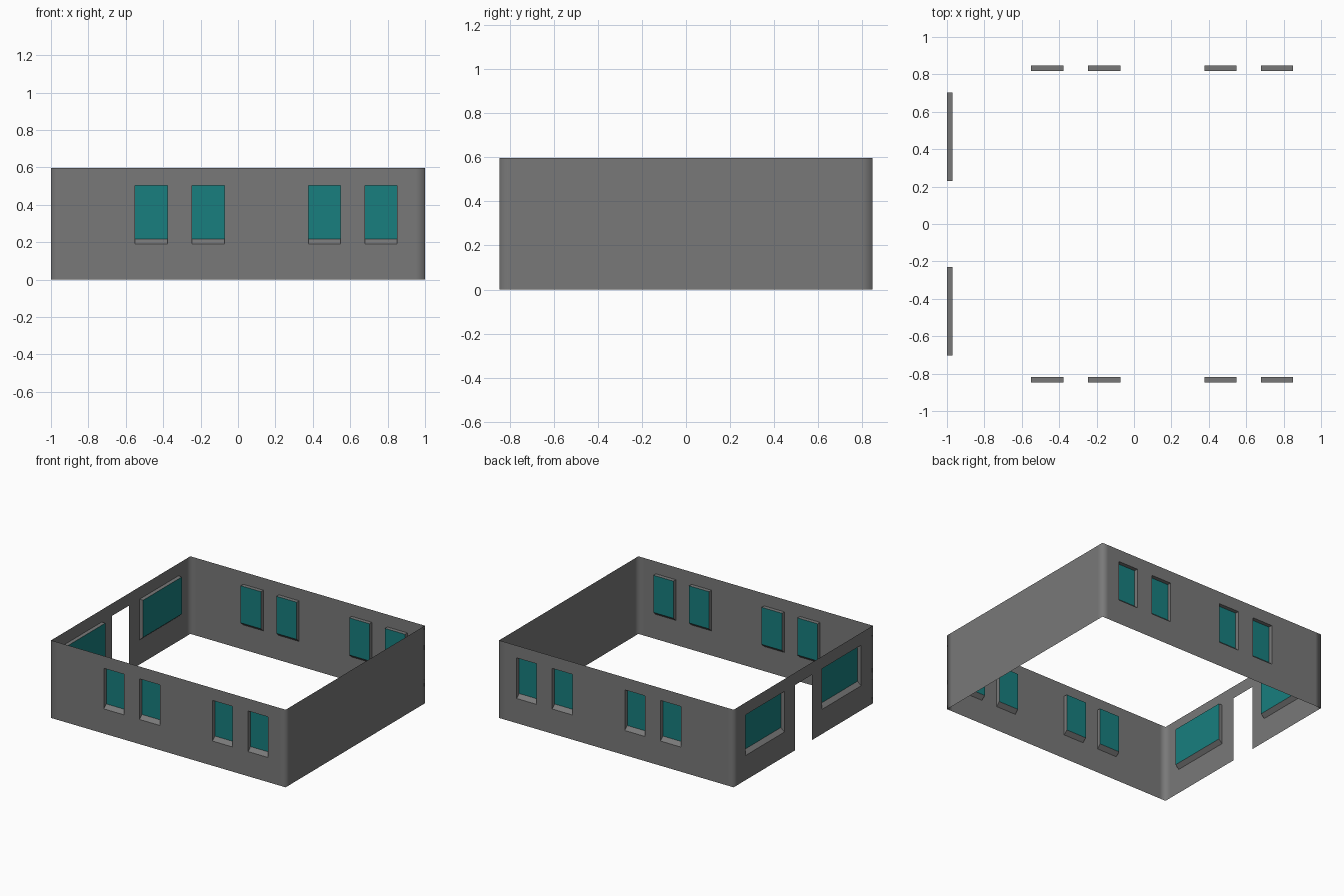
import bpy, bmesh
from mathutils import Vector

if "Cube" in bpy.data.objects:
    bpy.data.objects.remove(bpy.data.objects["Cube"])

X, Y, H = 1.0, 0.848, 0.598       # half length, half width, wall height
DEPTH, BAND = 0.03, 0.05          # reveal depth, soft corner strip
SILL, HEAD = 0.19, 0.503          # opening bottom and top
SLOPE = 0.027                     # rise of the sloping sill


def material(name, rgb):
    mat = bpy.data.materials.new(name)
    mat.diffuse_color = (*rgb, 1)
    mat.use_nodes = True
    mat.node_tree.nodes["Principled BSDF"].inputs["Base Color"].default_value = mat.diffuse_color
    return mat


wall_mat = material("dark_grey_wall", (0.19, 0.19, 0.19))
glass_mat = material("teal_glass", (0.009, 0.21, 0.21))

LONG = [(-0.55, -0.377), (-0.245, -0.072), (0.376, 0.547), (0.68, 0.85)]
SIDE = [(-0.703, -0.23), (0.23, 0.703)]
DOOR = (-0.105, 0.1)

# Side name: (coordinate -> outer wall point, inward direction, extent, windows, doors)
SIDES = {
    "front": (lambda u: Vector((u, -Y, 0)), Vector((0, 1, 0)), X, LONG, []),
    "back": (lambda u: Vector((u, Y, 0)), Vector((0, -1, 0)), X, LONG, []),
    "left": (lambda u: Vector((-X, u, 0)), Vector((1, 0, 0)), Y, SIDE, [DOOR]),
    "right": (lambda u: Vector((X, u, 0)), Vector((-1, 0, 0)), Y, [], []),
}


def face(bm, pts, facing):
    """Add a polygon whose normal points along the facing direction."""
    f = bm.faces.new([bm.verts.new(p) for p in pts])
    f.normal_update()
    if f.normal.dot(facing) < 0:
        f.normal_flip()
    return f


def finish(bm, name, mat, smooth=False):
    bmesh.ops.remove_doubles(bm, verts=bm.verts, dist=1e-5)
    for f in bm.faces:
        f.smooth = smooth
    me = bpy.data.meshes.new(name)
    bm.to_mesh(me)
    bm.free()
    me.materials.append(mat)
    ob = bpy.data.objects.new(name, me)
    bpy.context.collection.objects.link(ob)
    return ob


def up(z):
    return Vector((0, 0, z))


# Wall shell: thin sheets with openings, joined at softly shaded corners
shell = bmesh.new()
levels = [0, SILL, HEAD, H]
for at, inward, ext, windows, doors in SIDES.values():
    cuts = {-ext, -ext + BAND, ext - BAND, ext}
    for a, b in windows + doors:
        cuts |= {a, b}
    cuts = sorted(cuts)
    for a, b in zip(cuts, cuts[1:]):
        for row, (z0, z1) in enumerate(zip(levels, levels[1:])):
            if row == 1 and (a, b) in windows or row < 2 and (a, b) in doors:
                continue
            face(shell, [at(a) + up(z0), at(b) + up(z0), at(b) + up(z1), at(a) + up(z1)], -inward)
finish(shell, "wall_shell", wall_mat, smooth=True)

for side, (at, inward, ext, windows, doors) in SIDES.items():
    d = inward * DEPTH
    along = at(1) - at(0)
    for i, (a, b) in enumerate(windows, 1):
        # Window reveal: flat head, straight jambs, sloping sill
        outer = [at(a) + up(SILL), at(b) + up(SILL), at(b) + up(HEAD), at(a) + up(HEAD)]
        inner = [p + d for p in outer]
        inner[0] += up(SLOPE)
        inner[1] += up(SLOPE)
        bm = bmesh.new()
        for k, facing in enumerate([up(1), -along, up(-1), along]):
            j = (k + 1) % 4
            face(bm, [outer[k], outer[j], inner[j], inner[k]], facing)
        finish(bm, f"{side}_window_reveal_{i}", wall_mat)
        # Glass pane at the inner edge of the reveal
        bm = bmesh.new()
        face(bm, inner, -inward)
        finish(bm, f"{side}_window_glass_{i}", glass_mat)
